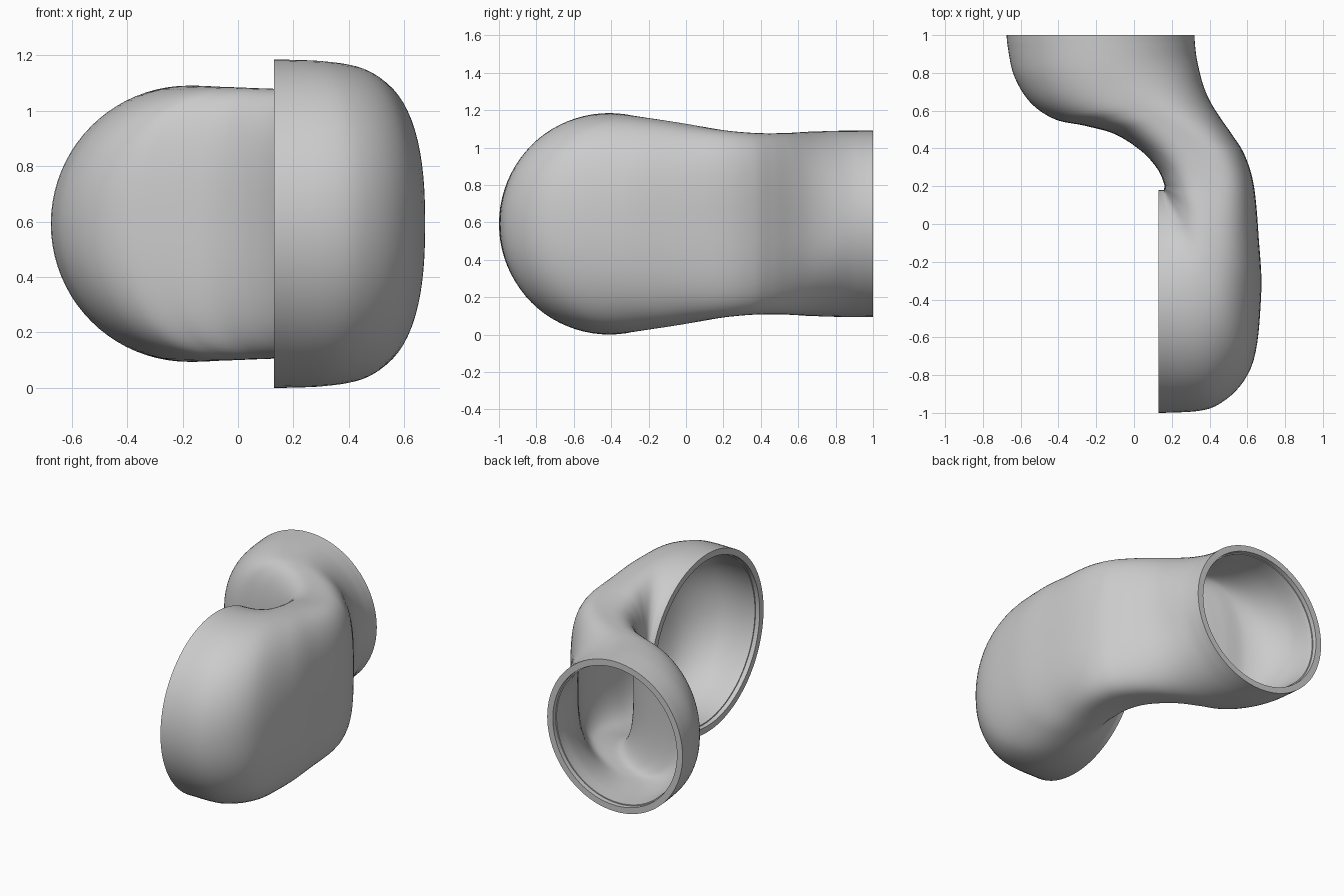
import bpy, bmesh, math
from mathutils import Vector

cube = bpy.data.objects.get("Cube")
if cube:
    bpy.data.objects.remove(cube)

SEGMENTS, STEPS, MID_Z = 80, 8, 0.592
WALL, LIP, REBATE = 0.048, 0.041, 0.03

# Stations along the duct: inner-bend x, y, outer-bend x, y, half height, squareness
stations = [
    (0.16, 0.18, 0.16, -1.0, 0.592, 2.0),
    (0.16, 0.18, 0.43, -0.965, 0.587, 2.1),
    (0.16, 0.185, 0.62, -0.76, 0.572, 2.2),
    (0.16, 0.185, 0.673, -0.38, 0.546, 2.4),
    (0.16, 0.19, 0.66, -0.07, 0.522, 2.7),
    (0.16, 0.21, 0.635, 0.2, 0.5, 3.2),
    (0.125, 0.29, 0.588, 0.36, 0.488, 3.3),
    (0.04, 0.385, 0.525, 0.465, 0.484, 3.1),
    (-0.1, 0.475, 0.455, 0.565, 0.485, 2.8),
    (-0.26, 0.52, 0.40, 0.655, 0.488, 2.55),
    (-0.42, 0.555, 0.365, 0.74, 0.492, 2.35),
    (-0.55, 0.645, 0.344, 0.82, 0.495, 2.17),
    (-0.637, 0.79, 0.33, 0.89, 0.498, 2.05),
    (-0.672, 0.96, 0.322, 0.96, 0.498, 2.0),
]
intake_rim = (0.13, 0.18, 0.13, -1.0, 0.592, 2.0)
outlet_rim = (-0.675, 1.0, 0.32, 1.0, 0.498, 2.0)


def blend(a, b, c, d, t):
    """Catmull-Rom value between b and c."""
    return 0.5 * (2 * b + (c - a) * t + (2 * a - 5 * b + 4 * c - d) * t * t
                  + (3 * b - a - 3 * c + d) * t ** 3)


def section(px, py, qx, qy, half, power):
    """Closed superellipse ring spanning the two bend points."""
    p, q = Vector((px, py, MID_Z)), Vector((qx, qy, MID_Z))
    centre, reach = (p + q) / 2, (p - q) / 2
    ring = []
    for i in range(SEGMENTS):
        a = math.tau * i / SEGMENTS
        c, s = math.cos(a), math.sin(a)
        r = (abs(c) ** power + abs(s) ** power) ** (-1 / power)
        ring.append(centre + reach * (r * c) + Vector((0, 0, half * r * s)))
    return ring


def shrink(ring, amount, shift):
    """Copy a rim ring, pulled inward and moved along the duct."""
    centre = sum(ring, Vector()) / len(ring)
    return [v - (v - centre).normalized() * amount + shift for v in ring]


# Outer skin
padded = [stations[0]] + stations + [stations[-1]]
outer = [section(*intake_rim)]
for k in range(len(stations) - 1):
    for j in range(STEPS):
        outer.append(section(*[blend(*v, j / STEPS) for v in zip(*padded[k:k + 4])]))
outer += [section(*stations[-1]), section(*outlet_rim)]

# Inner skin, offset along the surface normal
inner = []
for k in range(1, len(outer) - 1):
    centre = sum(outer[k], Vector()) / SEGMENTS
    ring = []
    for i in range(SEGMENTS):
        around = outer[k][(i + 1) % SEGMENTS] - outer[k][i - 1]
        along = outer[k + 1][i] - outer[k - 1][i]
        normal = around.cross(along).normalized()
        if normal.dot(outer[k][i] - centre) < 0:
            normal = -normal
        ring.append(outer[k][i] - normal * WALL)
    # Keep the tight inner bend behind the intake lip
    for v in ring:
        v.x = max(v.x, 0.13 + REBATE) if k < STEPS * 4 else v.x
    inner.append(ring)
inner[0] = shrink(outer[0], WALL, Vector((REBATE, 0, 0)))
inner[-1] = shrink(outer[-1], WALL, Vector((0, -REBATE, 0)))

# Stepped lips join the two skins at both openings
outlet_lip = [shrink(outer[-1], LIP, Vector((0, -d, 0))) for d in (0, REBATE)]
intake_lip = [shrink(outer[0], LIP, Vector((d, 0, 0))) for d in (REBATE, 0)]
rings = outer + outlet_lip + inner[::-1] + intake_lip

bm = bmesh.new()
grid = [[bm.verts.new(v) for v in ring] for ring in rings]
for k, ring in enumerate(grid):
    following = grid[(k + 1) % len(grid)]
    for i in range(SEGMENTS):
        j = (i + 1) % SEGMENTS
        bm.faces.new((ring[i], ring[j], following[j], following[i]))
bmesh.ops.recalc_face_normals(bm, faces=bm.faces)
mesh = bpy.data.meshes.new("duct_shell")
bm.to_mesh(mesh)
bm.free()

grey = bpy.data.materials.new("plain grey")
grey.use_nodes = True
colour = (0.6, 0.6, 0.6, 1)
grey.diffuse_color = colour
grey.node_tree.nodes["Principled BSDF"].inputs["Base Color"].default_value = colour
mesh.materials.append(grey)

duct = bpy.data.objects.new("duct_shell", mesh)
bpy.context.collection.objects.link(duct)
bpy.context.view_layer.objects.active = duct
duct.select_set(True)
bpy.ops.object.shade_smooth_by_angle(angle=math.radians(35))
